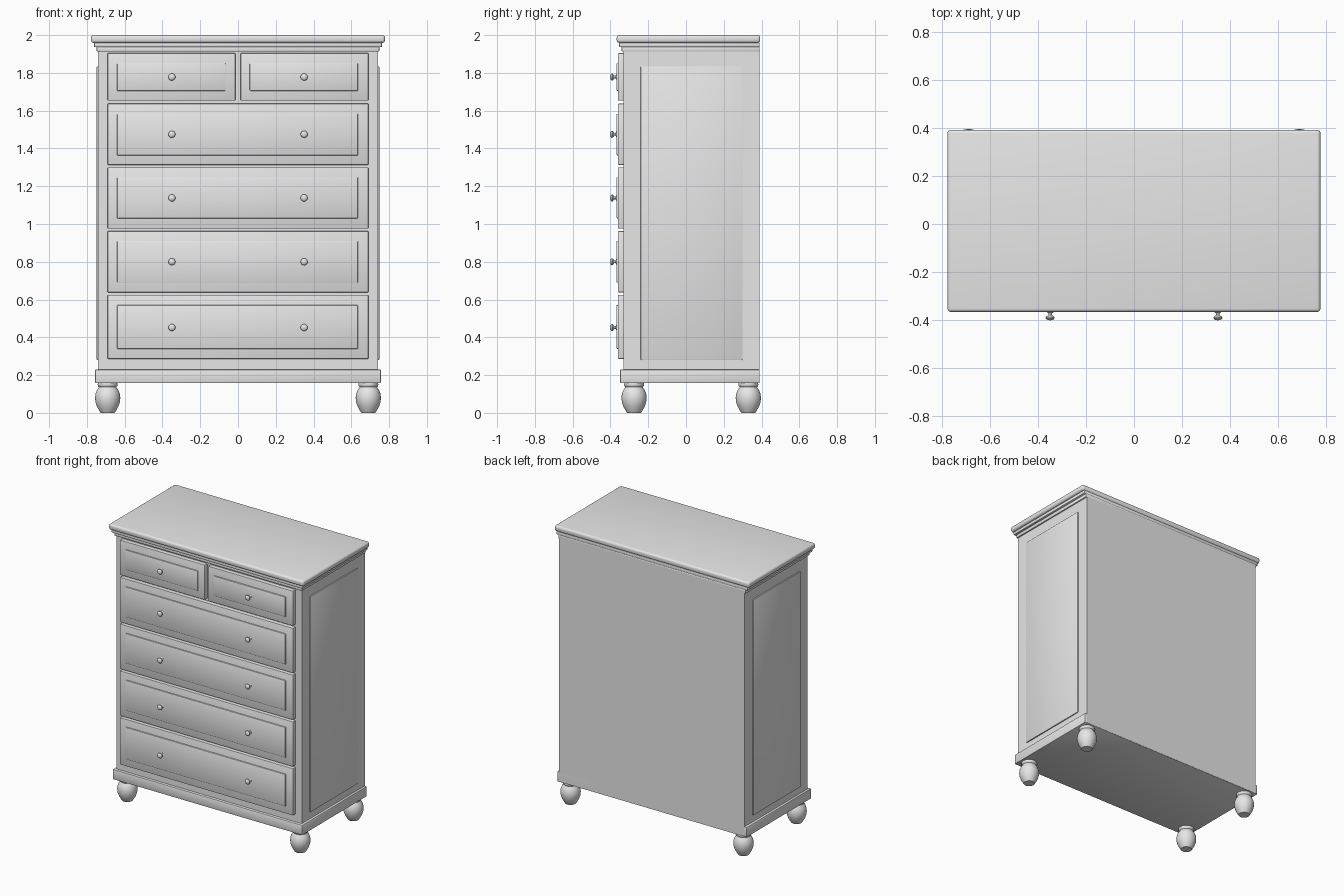
import bpy, bmesh, math

if "Cube" in bpy.data.objects:
    bpy.data.objects.remove(bpy.data.objects["Cube"])

paint = bpy.data.materials.new("plain_grey_paint")
paint.diffuse_color = (0.8, 0.8, 0.8, 1)
paint.use_nodes = True
paint.node_tree.nodes["Principled BSDF"].inputs["Base Color"].default_value = paint.diffuse_color


def finish(name, bm):
    bmesh.ops.recalc_face_normals(bm, faces=bm.faces)
    mesh = bpy.data.meshes.new(name)
    bm.to_mesh(mesh)
    bm.free()
    mesh.materials.append(paint)
    ob = bpy.data.objects.new(name, mesh)
    bpy.context.collection.objects.link(ob)
    bpy.ops.object.select_all(action='DESELECT')
    ob.select_set(True)
    bpy.context.view_layer.objects.active = ob
    bpy.ops.object.shade_smooth_by_angle(angle=math.radians(35))
    return ob


def box(name, x, y, z, bevel=0.0, segments=2):
    """Box between (min, max) pairs, with rounded edges."""
    bm = bmesh.new()
    bmesh.ops.create_cube(bm, size=1)
    for v in bm.verts:
        v.co = [lo + (c + 0.5) * (hi - lo) for c, (lo, hi) in zip(v.co, (x, y, z))]
    if bevel:
        bmesh.ops.bevel(bm, geom=bm.edges[:], offset=bevel, segments=segments,
                        profile=0.5, affect='EDGES')
    return finish(name, bm)


def lathe(name, profile, location, steps=32, tilt=0.0):
    """Revolve (radius, height) points around z, then tilt about x."""
    bm = bmesh.new()
    verts = [bm.verts.new((r, 0, h)) for r, h in profile]
    edges = [bm.edges.new(p) for p in zip(verts, verts[1:])]
    bmesh.ops.spin(bm, geom=verts + edges, cent=(0, 0, 0), axis=(0, 0, 1),
                   angle=math.tau, steps=steps)
    bmesh.ops.remove_doubles(bm, verts=bm.verts, dist=1e-5)
    ob = finish(name, bm)
    ob.location = location
    ob.rotation_euler.x = tilt
    return ob


BACK = 0.39

# Carcass, plinth and stepped cornice under the top
box("carcass", (-0.74, 0.74), (-0.33, BACK), (0.16, 1.93))
box("plinth", (-0.757, 0.757), (-0.349, BACK), (0.157, 0.23), 0.006)
box("lower_cornice", (-0.749, 0.749), (-0.341, BACK), (1.912, 1.94), 0.006)
box("upper_cornice", (-0.763, 0.763), (-0.355, BACK), (1.936, 1.962), 0.007)
box("top", (-0.778, 0.778), (-0.367, BACK + 0.003), (1.959, 2.0), 0.014, 4)

# Raised panels on both sides
for side in (-1, 1):
    box("side_panel", sorted((side * 0.73, side * 0.748)), (-0.24, 0.30),
        (0.28, 1.835), 0.004)

# Knob: flange, thin stem and rounded head
KNOB = [(0, 0), (0.014, 0), (0.014, 0.003), (0.008, 0.006), (0.007, 0.014),
        (0.012, 0.017), (0.018, 0.022), (0.0185, 0.027), (0.015, 0.032),
        (0.008, 0.035), (0, 0.036)]


def drawer(x0, x1, z0, z1, panel_x, panel_z, knob_xs, knob_z):
    box("drawer_front", (x0, x1), (-0.36, -0.32), (z0, z1), 0.004)
    box("drawer_panel", panel_x, (-0.368, -0.35), panel_z, 0.004)
    for kx in knob_xs:
        lathe("knob", KNOB, (kx, -0.366, knob_z), 24, math.pi / 2)


# Two small drawers side by side
drawer(-0.69, -0.014, 1.653, 1.905, (-0.64, -0.066), (1.705, 1.85), [-0.35], 1.778)
drawer(0.014, 0.69, 1.653, 1.905, (0.062, 0.635), (1.705, 1.85), [0.35], 1.778)

# Four wide drawers: bottom, top, panel bottom, panel top, knob height
for z0, z1, p0, p1, k in [(1.313, 1.637, 1.363, 1.583, 1.475),
                          (0.975, 1.30, 1.03, 1.247, 1.138),
                          (0.638, 0.962, 0.69, 0.91, 0.80),
                          (0.286, 0.625, 0.339, 0.571, 0.452)]:
    drawer(-0.69, 0.69, z0, z1, (-0.64, 0.635), (p0, p1), [-0.35, 0.35], k)

# Turned bun feet with a neck
FOOT = [(0, 0), (0.037, 0), (0.042, 0.008), (0.055, 0.03), (0.064, 0.055),
        (0.067, 0.08), (0.064, 0.102), (0.057, 0.12), (0.048, 0.133),
        (0.046, 0.137), (0.051, 0.142), (0.053, 0.149), (0.051, 0.162), (0, 0.162)]
for fx in (-0.69, 0.69):
    for fy in (-0.275, 0.33):
        lathe("foot", FOOT, (fx, fy, 0))
